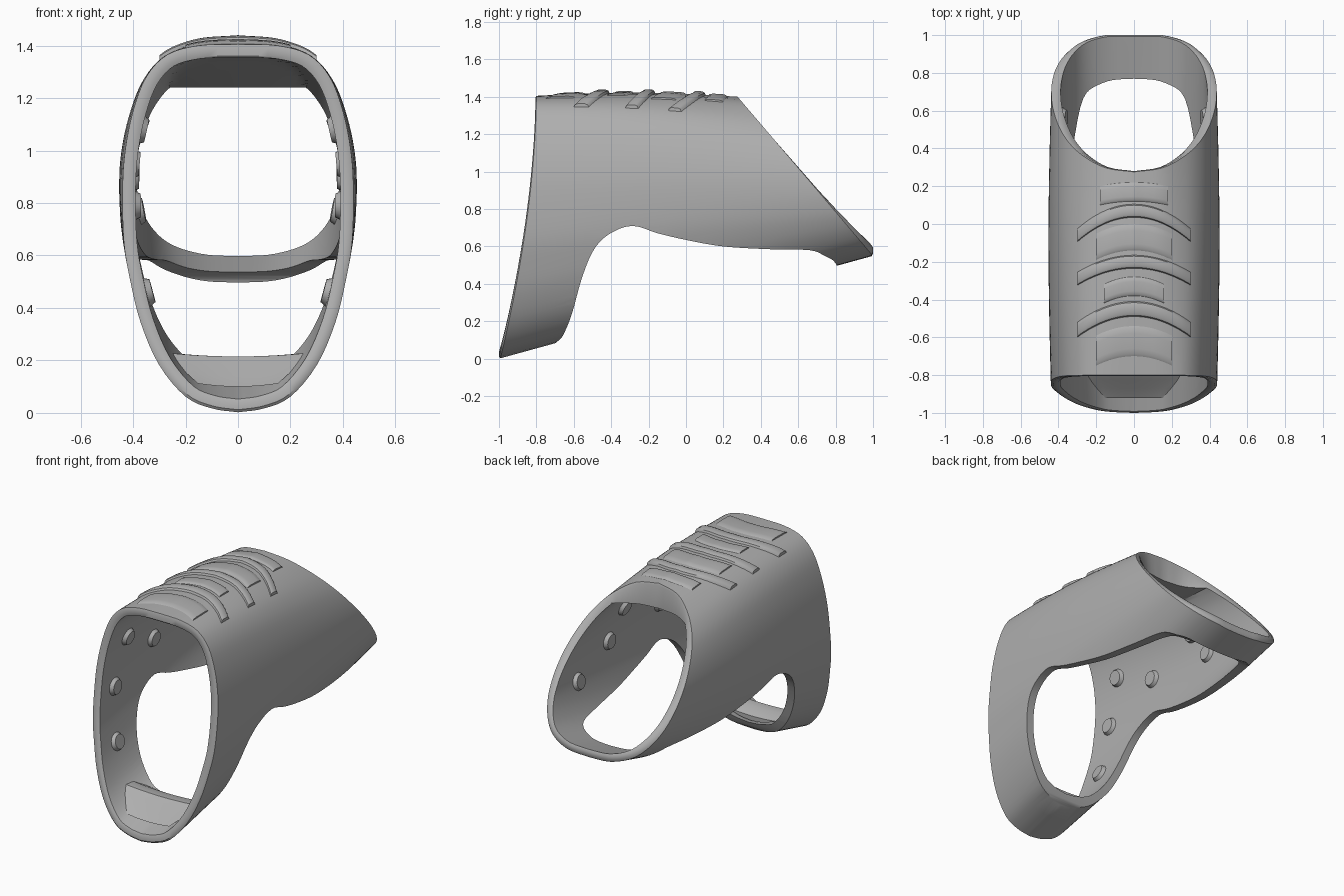
import bpy, bmesh, math
from mathutils import Vector
from mathutils.bvhtree import BVHTree

cube = bpy.data.objects.get("Cube")
if cube:
    bpy.data.objects.remove(cube)

grey = bpy.data.materials.new("mid_grey")
grey.use_nodes = True
colour = (0.43, 0.43, 0.43, 1)
grey.diffuse_color = colour
grey.node_tree.nodes["Principled BSDF"].inputs["Base Color"].default_value = colour


def make(name, bm, smooth=True):
    bmesh.ops.recalc_face_normals(bm, faces=bm.faces)
    mesh = bpy.data.meshes.new(name)
    bm.to_mesh(mesh)
    bm.free()
    mesh.materials.append(grey)
    ob = bpy.data.objects.new(name, mesh)
    bpy.context.collection.objects.link(ob)
    if smooth:
        shade(ob)
    return ob


def shade(ob):
    bpy.ops.object.select_all(action='DESELECT')
    ob.select_set(True)
    bpy.context.view_layer.objects.active = ob
    bpy.ops.object.shade_smooth_by_angle(angle=math.radians(35))


def spline(points, steps):
    """Catmull-Rom curve through the points."""
    p = [Vector(q) for q in points]
    p = [2 * p[0] - p[1]] + p + [2 * p[-1] - p[-2]]
    out = []
    for a, b, c, d in zip(p, p[1:], p[2:], p[3:]):
        for i in range(steps):
            t = i / steps
            out.append(0.5 * (2 * b + (c - a) * t + (2 * a - 5 * b + 4 * c - d) * t * t
                              + (3 * b - a - 3 * c + d) * t ** 3))
    return out + [p[-2]]


def ring(half):
    """Mirror a half outline (top to bottom) into a full loop."""
    pts = spline(half, 4)
    return pts + [Vector((-p.x, p.y)) for p in reversed(pts[1:-1])]


def inset(loop, amount):
    out = []
    for i, p in enumerate(loop):
        t = (loop[(i + 1) % len(loop)] - loop[i - 1]).normalized()
        out.append(p + Vector((t.y, -t.x)) * amount)
    return out


def grid_faces(bm, rows, close_rows):
    n = len(rows)
    for i in range(n if close_rows else n - 1):
        a, b = rows[i], rows[(i + 1) % n]
        for j in range(len(a)):
            k = (j + 1) % len(a)
            bm.faces.new((a[j], a[k], b[k], b[j]))


# Shell: tall front outline lofted to a shorter, slanted back outline
front = ring([(0, 1.405), (.15, 1.4), (.27, 1.365), (.35, 1.28), (.4, 1.15), (.43, 1),
              (.44, .85), (.435, .65), (.41, .5), (.37, .34), (.3, .18), (.2, .06), (.1, .015), (0, 0)])
back = ring([(0, 1.4), (.15, 1.375), (.27, 1.3), (.35, 1.21), (.4, 1.11), (.43, 1),
             (.438, .9), (.43, .82), (.41, .75), (.37, .68), (.31, .62), (.23, .58), (.12, .555), (0, .55)])
outer_u = [.004, .03, .1, .2, .35, .5, .65, .8, .92, .98, .996]
section = [(u, 0) for u in outer_u] + [(1, .012), (1, .035)]
section += [(u, .05) for u in reversed(outer_u)] + [(0, .035), (0, .012)]

bm = bmesh.new()
rows = []
for u, depth in section:
    f, b = inset(front, depth), inset(back, depth)
    row = []
    for i in range(len(front)):
        yf = -.805 - .195 * max(0, 1 - front[i].y / 1.405) ** 1.75
        yb = min(1, 1 - .72 * (back[i].y - .56) / .84)
        p = f[i].lerp(b[i], u)
        x = p.x + math.copysign(.014 * math.sin(math.pi * u) * min(1, abs(p.x) / .3), p.x)
        z = p.y
        if depth >= .035:
            z = min(z, 1.36 - .12 * u)     # ceiling drops toward the back
        else:
            z += .02 * math.sin(math.pi * u) * max(0, z - 1) / .4
        row.append(bm.verts.new((x, yf + (yb - yf) * u, z)))
    rows.append(row)
grid_faces(bm, rows, True)
bmesh.ops.recalc_face_normals(bm, faces=bm.faces)
tree = BVHTree.FromBMesh(bm)
shell = make("shell", bm, False)

# Cutter for the arched opening underneath
arch = spline([(-.73, -.1), (-.71, .06), (-.66, .12), (-.61, .24), (-.56, .42), (-.5, .57), (-.42, .66),
               (-.29, .71), (-.15, .67), (0, .635), (.2, .6), (.45, .585), (.66, .58),
               (.74, .55), (.8, .51), (.84, .4)], 4) + [Vector((.84, -.1))]
bm = bmesh.new()
left, right = ([bm.verts.new((x, p.x, p.y)) for p in arch] for x in (.7, -.7))
bm.faces.new(left)
bm.faces.new(right)
grid_faces(bm, [left, right], False)
cutter = make("arch_cutter", bm, False)
cutter.hide_render = True
mod = shell.modifiers.new("arch", 'BOOLEAN')
mod.object = cutter
mod.solver = 'EXACT'
bpy.context.view_layer.objects.active = shell
bpy.ops.object.modifier_apply(modifier=mod.name)
bpy.data.objects.remove(cutter)
shade(shell)


def wall(y, z, side):
    """Inner wall point and normal."""
    return tree.ray_cast(Vector((0, y, z)), Vector((side, 0, 0)))[:2]


# Chin pad: sloped sill reaching into the side walls, with a raised rear lip
sill = [(-.92, .1), (-.87, .14), (-.82, .19), (-.79, .215), (-.73, .215), (-.67, .18), (-.67, .15)]
widths = [wall(y, z, 1)[0].x + .012 for y, z in sill]
bm = bmesh.new()
rows = []
for i in range(13):
    s = i / 6 - 1
    rows.append([bm.verts.new((s * w, y, z + .012 * s * s)) for (y, z), w in zip(sill, widths)])
grid_faces(bm, rows, False)
bm.faces.new(rows[0])
bm.faces.new(rows[-1])
make("chin_pad", bm)


def roof(x, y):
    hit = tree.ray_cast(Vector((x, y, 2)), Vector((0, 0, -1)))[0]
    return hit.z if hit else 1.4


def roof_strip(name, y_mid, bow, width, half, height):
    """Raised band across the roof, bowed back at its middle."""
    bm = bmesh.new()
    rows = []
    for i in range(25):
        x = half * (i / 12 - 1)
        y = y_mid - bow * (x / half) ** 2
        row = []
        for dy, h in ((-.5, -.01), (-.42, .7), (-.25, 1), (.25, 1), (.42, .7), (.5, -.01)):
            yy = y + dy * width
            row.append(bm.verts.new((x, yy, roof(x, yy) + h * height)))
        rows.append(row)
    grid_faces(bm, rows, False)
    bm.faces.new(rows[0])
    bm.faces.new(rows[-1])
    make(name, bm)


# Raised roof bands and the low panels between them
for i, (y, bow, width) in enumerate([(.07, .13, .07), (-.2, .09, .07), (-.45, .11, .08)]):
    roof_strip("roof_band_%d" % (i + 1), y, bow, width, .3, .018)
for i, (y, bow, width, half) in enumerate([(.17, .02, .1, .18), (-.07, .05, .14, .2),
                                           (-.33, .04, .1, .16), (-.62, .05, .16, .2)]):
    roof_strip("roof_panel_%d" % (i + 1), y, bow, width, half, .009)

# Round studs on both inner walls
for side, label in ((1, "left"), (-1, "right")):
    for i, (y, z) in enumerate([(-.74, .46), (-.7, .79), (-.6, 1.08), (-.3, .95),
                                (.1, 1.08), (.22, .9), (.56, .77)]):
        hit, normal = wall(y, z, side)
        bm = bmesh.new()
        bmesh.ops.create_cone(bm, cap_ends=True, segments=20, radius1=.06, radius2=.045, depth=.03)
        ob = make("stud_%s_%d" % (label, i + 1), bm)
        inward = normal if normal.x * side < 0 else -normal
        ob.location = hit + inward * .008
        ob.rotation_euler = inward.to_track_quat('Z', 'Y').to_euler()
